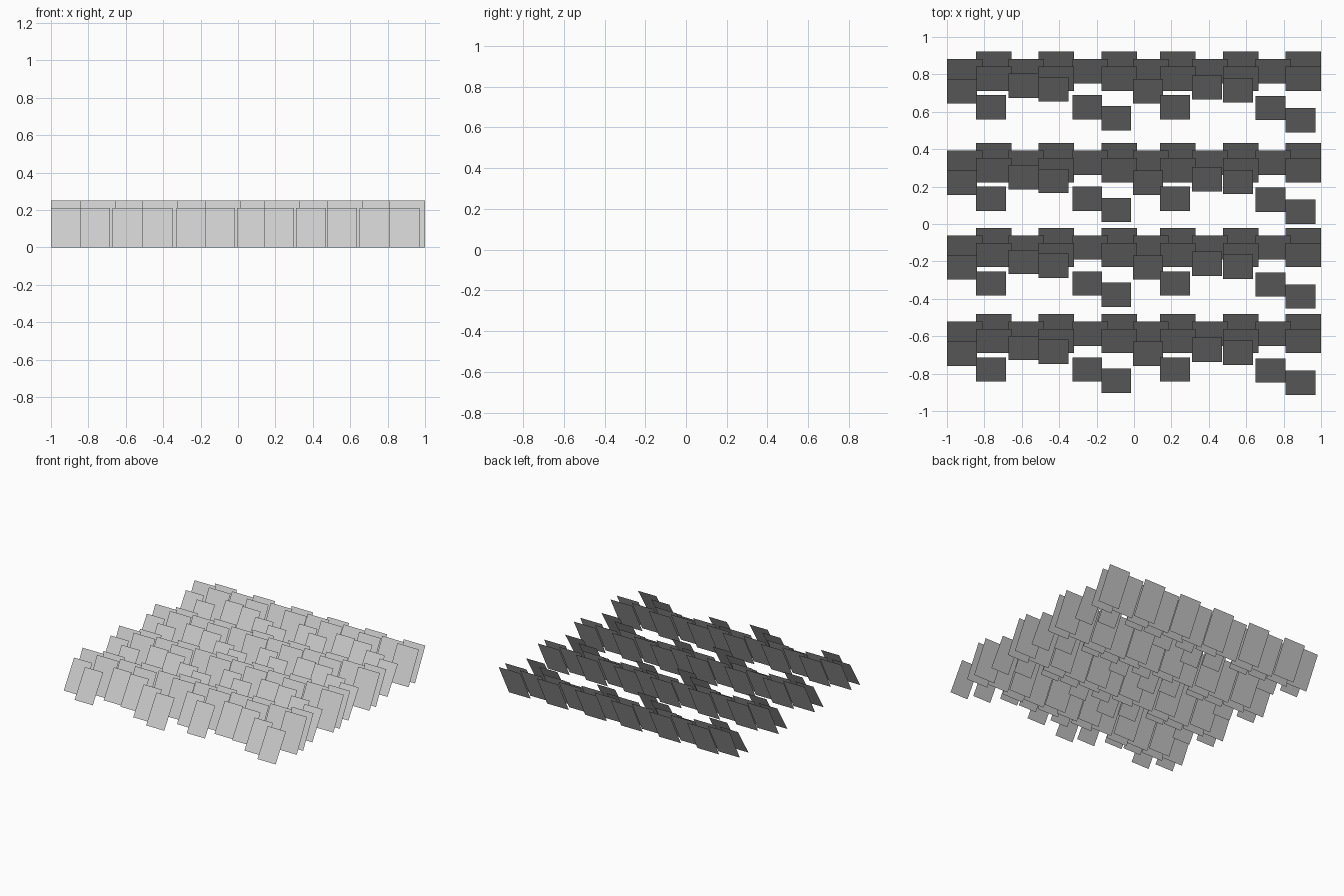
import bpy

if "Cube" in bpy.data.objects:
    bpy.data.objects.remove(bpy.data.objects["Cube"])

ROW_OFFSETS = [0.0, -0.49, -0.943, -1.403]   # four identical rows, back to front
BACK_X = [-0.845, -0.51, -0.175, 0.14, 0.475, 0.81]
MID_X = [-1.0, -0.67, -0.33, -0.005, 0.31, 0.65]
LARGE = (0.19, 0.13, 0.25)                   # width, lean depth, height
SMALL = (0.16, 0.13, 0.212)

# Upper-edge y of the small cards, alternating mid / back columns
SMALL_MID_Y = [0.775, 0.805, 0.69, 0.775, 0.795, 0.685]
SMALL_BACK_Y = [0.69, 0.785, 0.63, 0.69, 0.78, 0.62]


def build_cards(name, cards, size, dy):
    """One mesh of flat leaning cards; the top edge leans to the back."""
    w, d, h = size
    verts, faces = [], []
    for x, y in cards:
        n = len(verts)
        y += dy
        verts += [(x, y - d, 0), (x + w, y - d, 0), (x + w, y, h), (x, y, h)]
        faces.append((n, n + 1, n + 2, n + 3))
    mesh = bpy.data.meshes.new(name)
    mesh.from_pydata(verts, [], faces)
    obj = bpy.data.objects.new(name, mesh)
    bpy.context.collection.objects.link(obj)
    return obj


for i, dy in enumerate(ROW_OFFSETS, 1):
    # Large cards in three staggered layers
    build_cards(f"large_cards_back_{i}", [(x, 0.922) for x in BACK_X], LARGE, dy)
    build_cards(f"large_cards_middle_{i}", [(x, 0.882) for x in MID_X], LARGE, dy)
    build_cards(f"large_cards_front_{i}", [(x, 0.842) for x in BACK_X], LARGE, dy)
    # Small uneven cards in front
    small = list(zip(MID_X, SMALL_MID_Y)) + list(zip(BACK_X, SMALL_BACK_Y))
    build_cards(f"small_cards_{i}", small, SMALL, dy)
